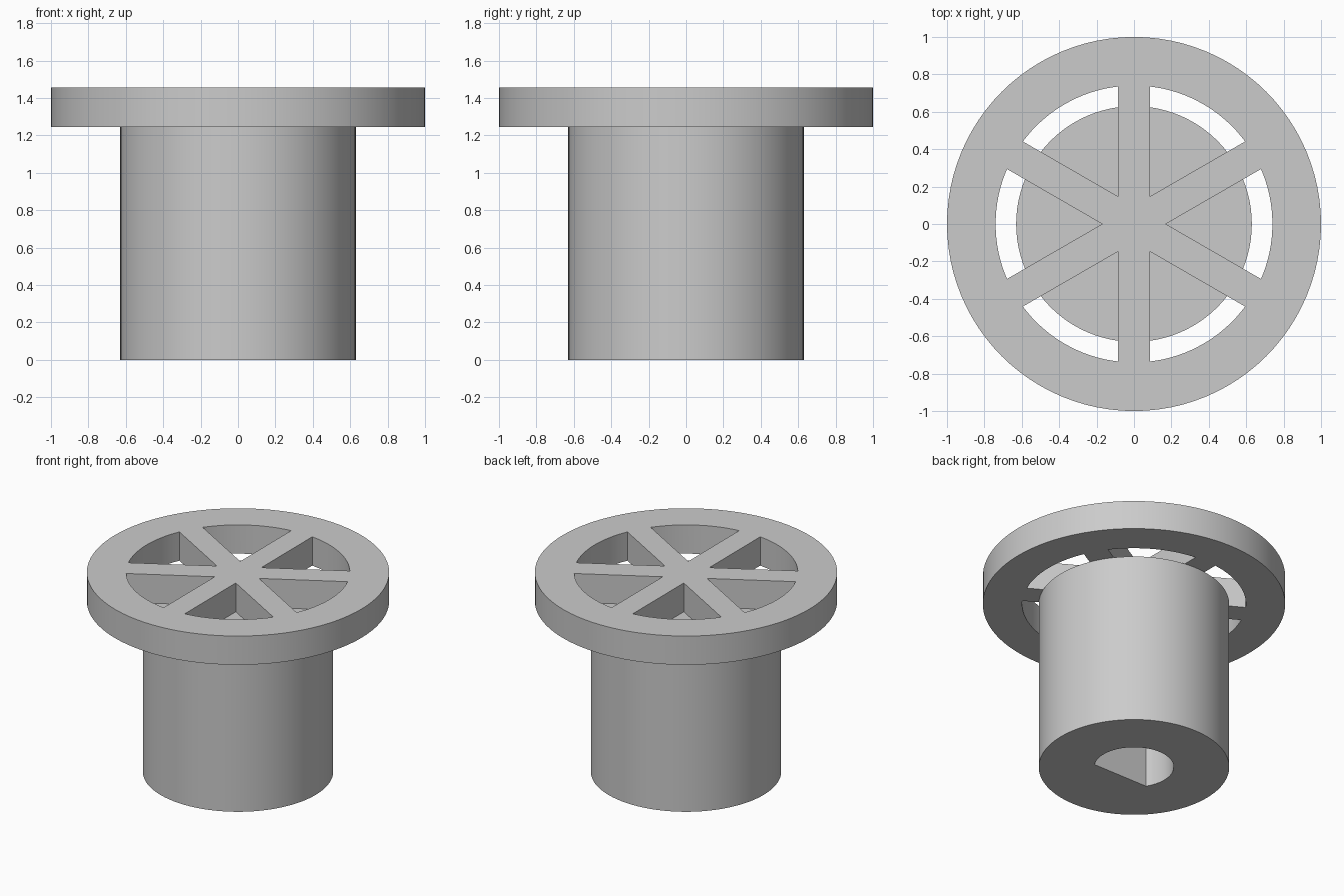
import bpy, bmesh
from math import sin, cos, asin, pi, radians

cube = bpy.data.objects.get("Cube")
if cube:
    bpy.data.objects.remove(cube, do_unlink=True)

SEGMENTS = 96
SHAFT_R, SHAFT_TOP = 0.63, 1.245
RIM_R, RIM_INNER, TOP = 1.0, 0.74, 1.455
SPOKE_HALF = 0.085
BORE_R, FLAT_Y, BORE_DEPTH = 0.263, -0.142, 1.0

grey = bpy.data.materials.new("light grey")
grey.use_nodes = True
colour = (0.6, 0.6, 0.6, 1)
grey.diffuse_color = colour
grey.node_tree.nodes["Principled BSDF"].inputs["Base Color"].default_value = colour


def arc(radius, start, end, steps):
    return [(radius * cos(start + (end - start) * i / steps),
             radius * sin(start + (end - start) * i / steps)) for i in range(steps + 1)]


def prism(name, outlines, z0, z1):
    """Extrude one or more flat outlines from z0 up to z1."""
    bm = bmesh.new()
    for outline in outlines:
        face = bm.faces.new([bm.verts.new((x, y, z0)) for x, y in outline])
        top = bmesh.ops.extrude_face_region(bm, geom=[face])["geom"]
        verts = [v for v in top if isinstance(v, bmesh.types.BMVert)]
        bmesh.ops.translate(bm, verts=verts, vec=(0, 0, z1 - z0))
    bmesh.ops.recalc_face_normals(bm, faces=bm.faces)
    mesh = bpy.data.meshes.new(name)
    bm.to_mesh(mesh)
    bm.free()
    mesh.materials.append(grey)
    obj = bpy.data.objects.new(name, mesh)
    bpy.context.collection.objects.link(obj)
    return obj


def cut(target, cutter):
    mod = target.modifiers.new("cut", "BOOLEAN")
    mod.operation, mod.solver, mod.object = "DIFFERENCE", "EXACT", cutter
    bpy.ops.object.select_all(action="DESELECT")
    bpy.context.view_layer.objects.active = target
    target.select_set(True)
    bpy.ops.object.modifier_apply(modifier=mod.name)
    bpy.data.objects.remove(cutter, do_unlink=True)
    bpy.ops.object.shade_smooth_by_angle(angle=radians(30))


def circle(radius):
    return arc(radius, 0, 2 * pi, SEGMENTS)[:-1]


# Shaft with a blind D-shaped bore in its underside
shaft = prism("shaft", [circle(SHAFT_R)], 0, SHAFT_TOP)
flat = asin(FLAT_Y / BORE_R)
bore = prism("bore_cutter", [arc(BORE_R, flat, pi - flat, 48)], -0.1, BORE_DEPTH)
cut(shaft, bore)

# Flange with six wedge openings, leaving straight spokes
flange = prism("spoked_flange", [circle(RIM_R)], SHAFT_TOP, TOP)
half = pi / 6 - asin(SPOKE_HALF / RIM_INNER)
apex = SPOKE_HALF / sin(pi / 6)
wedges = []
for k in range(6):
    a = k * pi / 3
    wedges.append([(apex * cos(a), apex * sin(a))] + arc(RIM_INNER, a - half, a + half, 16))
cut(flange, prism("wedge_cutter", wedges, SHAFT_TOP - 0.1, TOP + 0.1))
